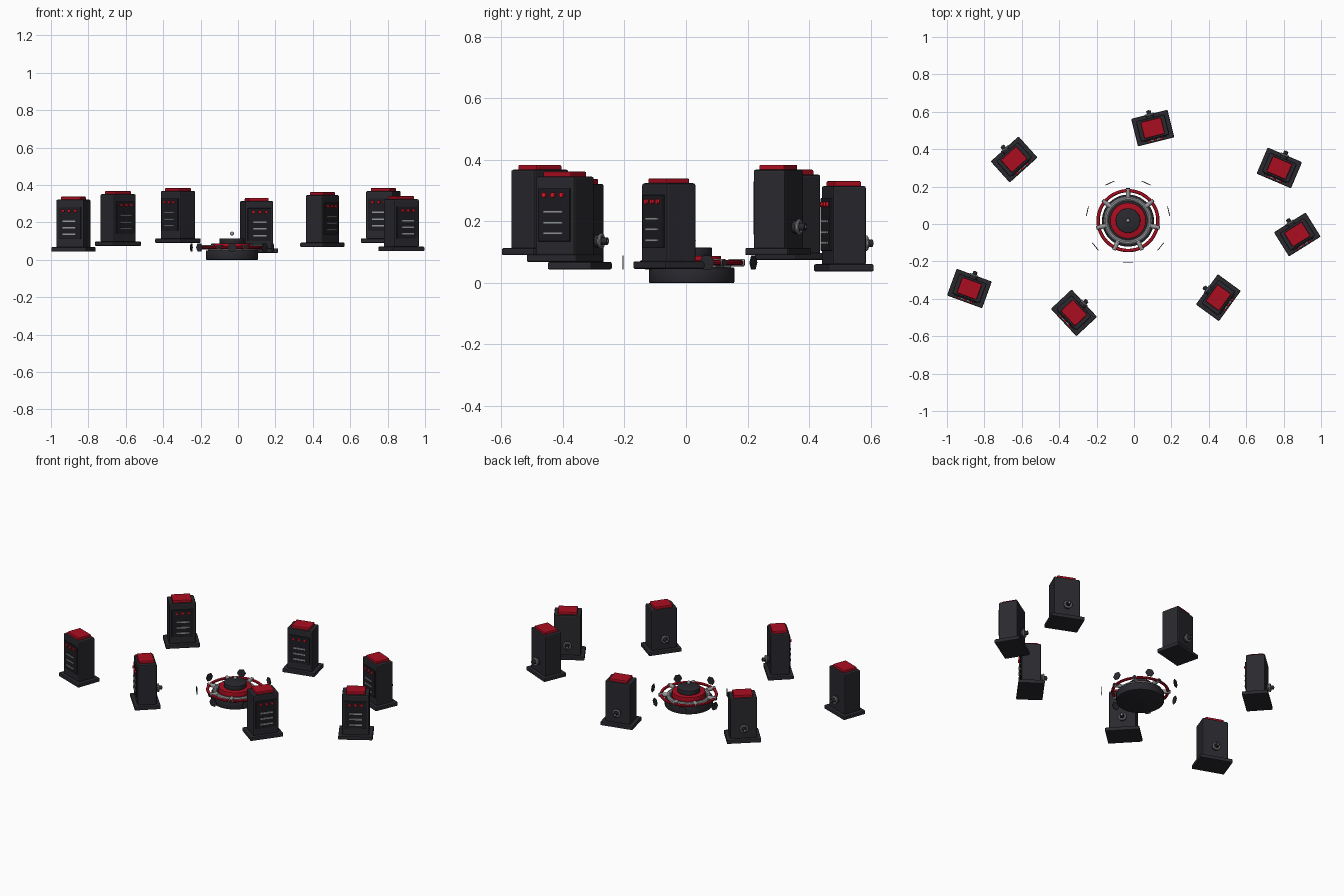
import bpy, bmesh, math
from mathutils import Matrix, Vector

old = bpy.data.objects.get("Cube")
if old:
    bpy.data.objects.remove(old)


def material(name, rgb):
    m = bpy.data.materials.new(name)
    m.use_nodes = True
    m.diffuse_color = (*rgb, 1)
    m.node_tree.nodes["Principled BSDF"].inputs["Base Color"].default_value = (*rgb, 1)
    return m


DARK = material("charcoal", (0.022, 0.022, 0.028))
PANEL = material("near_black", (0.012, 0.012, 0.016))
RED = material("deep_red", (0.40, 0.004, 0.014))
LAMP = material("lamp_red", (0.75, 0.008, 0.02))
GREY = material("steel_grey", (0.30, 0.31, 0.32))


def finish(name, bm, mat, place, smooth=False):
    mesh = bpy.data.meshes.new(name)
    bmesh.ops.recalc_face_normals(bm, faces=bm.faces)
    bm.to_mesh(mesh)
    bm.free()
    mesh.materials.append(mat)
    ob = bpy.data.objects.new(name, mesh)
    bpy.context.collection.objects.link(ob)
    ob.matrix_world = place
    if smooth:
        bpy.ops.object.select_all(action='DESELECT')
        ob.select_set(True)
        bpy.context.view_layer.objects.active = ob
        bpy.ops.object.shade_smooth_by_angle(angle=math.radians(35))
    return ob


def box(name, size, centre, mat, place, bevel=0):
    bm = bmesh.new()
    bmesh.ops.create_cube(bm, size=1, matrix=Matrix.Translation(centre) @ Matrix.Diagonal((*size, 1)))
    if bevel:
        bmesh.ops.bevel(bm, geom=bm.edges[:], offset=bevel, segments=2, profile=0.5, affect='EDGES')
    return finish(name, bm, mat, place)


def cylinder(name, r, depth, centre, mat, place, axis='Z', sides=32, bevel=0):
    turn = {'Z': Matrix(), 'Y': Matrix.Rotation(math.pi / 2, 4, 'X'),
            'X': Matrix.Rotation(math.pi / 2, 4, 'Y')}[axis]
    bm = bmesh.new()
    bmesh.ops.create_cone(bm, cap_ends=True, segments=sides, radius1=r, radius2=r, depth=depth,
                          matrix=Matrix.Translation(centre) @ turn)
    if bevel:
        rims = [e for e in bm.edges if any(len(f.verts) > 4 for f in e.link_faces)]
        bmesh.ops.bevel(bm, geom=rims, offset=bevel, segments=2, profile=0.5, affect='EDGES')
    return finish(name, bm, mat, place, sides > 8)


def ring(name, major, minor, centre, mat, place, squash=1, sides=48, axis='Z'):
    # small circle spun around the axis
    bm = bmesh.new()
    n = 10
    verts = [bm.verts.new((major + minor * math.cos(i * math.tau / n), 0,
                           minor * squash * math.sin(i * math.tau / n))) for i in range(n)]
    edges = [bm.edges.new((verts[i], verts[(i + 1) % n])) for i in range(n)]
    bmesh.ops.spin(bm, geom=verts + edges, cent=(0, 0, 0), axis=(0, 0, 1),
                   angle=math.tau, steps=sides, use_duplicate=False)
    bmesh.ops.remove_doubles(bm, verts=bm.verts, dist=1e-5)
    if axis == 'Y':
        bmesh.ops.rotate(bm, verts=bm.verts, matrix=Matrix.Rotation(math.pi / 2, 3, 'X'))
    bmesh.ops.translate(bm, verts=bm.verts, vec=centre)
    return finish(name, bm, mat, place, True)


# Cabinet: plinth, body, cap, front panel with lamps and vents, rear socket
def cabinet(label, x, y, z, degrees):
    place = Matrix.Translation((x, y, z)) @ Matrix.Rotation(math.radians(degrees), 4, 'Z')

    def n(part):
        return f"cabinet_{label}_{part}"

    box(n("plinth"), (0.2, 0.152, 0.024), (0, 0, 0.012), DARK, place, 0.005)
    box(n("body"), (0.157, 0.112, 0.258), (0, 0, 0.149), DARK, place, 0.007)
    box(n("cap"), (0.112, 0.09, 0.022), (0, 0, 0.283), RED, place, 0.005)
    box(n("front_panel"), (0.128, 0.008, 0.172), (0, -0.058, 0.153), PANEL, place, 0.002)
    for i in (-1, 0, 1):
        cylinder(n("lamp"), 0.008, 0.010, (i * 0.035, -0.065, 0.218), LAMP, place, 'Y', 12)
        box(n("vent"), (0.075, 0.008, 0.008), (0, -0.064, 0.128 + i * 0.035), GREY, place)
    cylinder(n("socket_mount"), 0.021, 0.02, (0, 0.064, 0.092), DARK, place, 'Y', 20)
    ring(n("socket_ring"), 0.02, 0.006, (0, 0.074, 0.092), GREY, place, 1, 24, 'Y')
    cylinder(n("socket_plug"), 0.012, 0.032, (0, 0.08, 0.092), DARK, place, 'Y', 16)
    cylinder(n("socket_pin"), 0.005, 0.004, (0, 0.097, 0.092), GREY, place, 'Y', 10)


for label, x, y, z, deg in [("north", 0.10, 0.513, 0.037, 14),
                            ("north_east", 0.777, 0.30, 0.09, -23),
                            ("east", 0.873, -0.056, 0.046, 32),
                            ("south_east", 0.451, -0.394, 0.068, 54),
                            ("south", -0.321, -0.475, 0.09, -47),
                            ("west", -0.88, -0.345, 0.044, -20),
                            ("north_west", -0.641, 0.345, 0.074, 42)]:
    cabinet(label, x, y, z, deg)

# Hub: stepped discs and rings
hub = Matrix.Translation((-0.032, 0.018, 0))
cylinder("hub_base", 0.139, 0.05, (0, 0, 0.025), DARK, hub, sides=48, bevel=0.003)
ring("hub_grey_ring", 0.117, 0.013, (0, 0, 0.056), GREY, hub)
cylinder("hub_red_disc", 0.096, 0.04, (0, 0, 0.068), RED, hub, sides=48, bevel=0.003)
cylinder("hub_core", 0.066, 0.03, (0, 0, 0.1), DARK, hub, sides=40, bevel=0.003)
ring("hub_red_hoop", 0.16, 0.009, (0, 0, 0.066), RED, hub, 0.9)

# Floating bead over the core
bm = bmesh.new()
bmesh.ops.create_icosphere(bm, subdivisions=2, radius=0.011, matrix=Matrix.Translation((0, 0, 0.14)))
finish("hub_bead", bm, GREY, hub, True)

# Seven spokes under the hoop, and seven floating hexagon screens between them
for k in range(7):
    angle = math.pi / 2 + k * math.tau / 7
    spoke = hub @ Matrix.Rotation(angle, 4, 'Z')
    cylinder("hub_spoke", 0.012, 0.05, (0.145, 0, 0.066), GREY, spoke, 'X', 12)
    cylinder("hub_spoke_cap", 0.010, 0.006, (0.171, 0, 0.066), DARK, spoke, 'X', 12)
    screen = hub @ Matrix.Rotation(angle + math.pi / 7, 4, 'Z')
    cylinder("floating_screen", 0.026, 0.004, (0.223, 0, 0.066), DARK, screen, 'X', 6)
